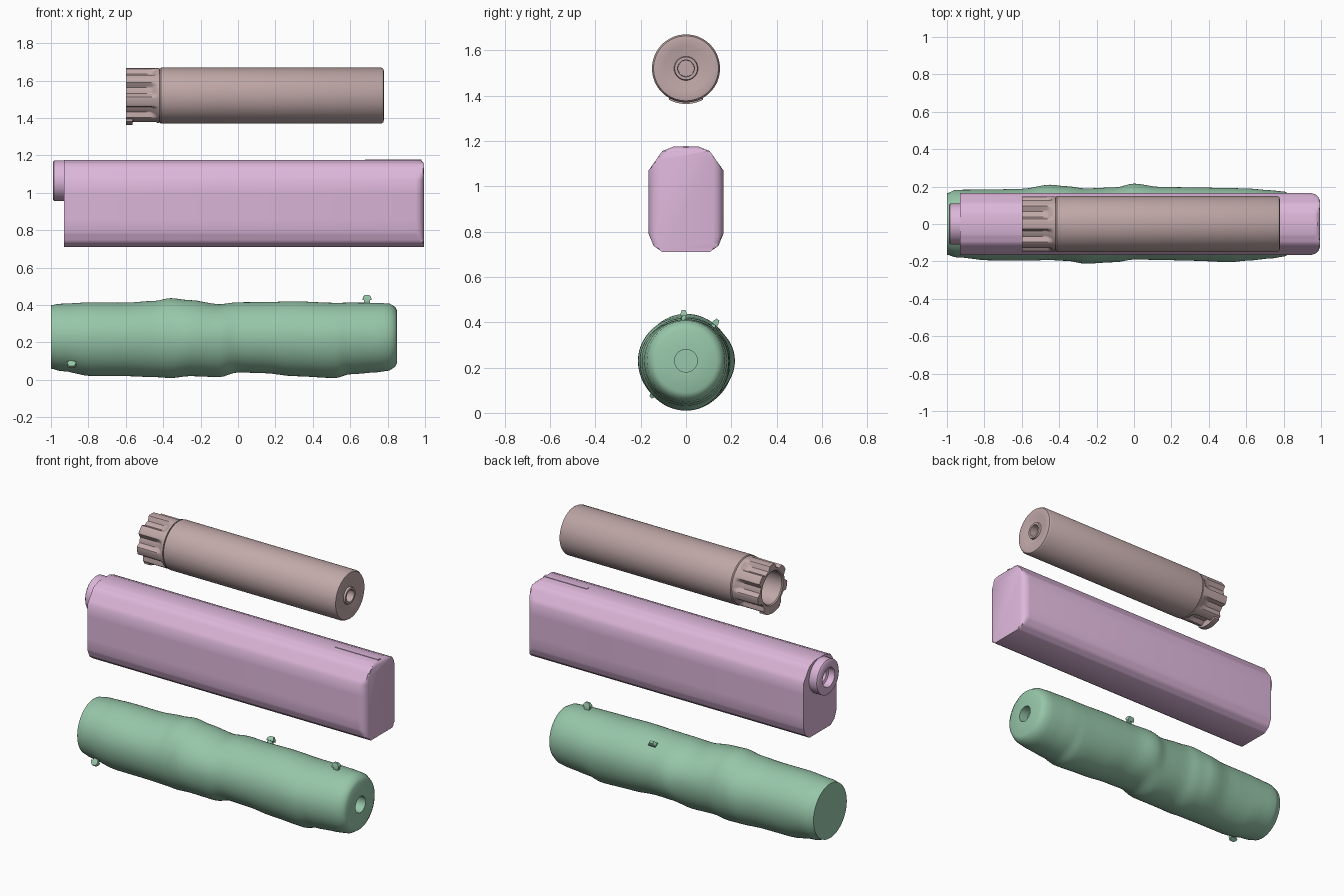
import bpy, bmesh, math
from math import sin, cos, pi

if "Cube" in bpy.data.objects:
    bpy.data.objects.remove(bpy.data.objects["Cube"])


def material(name, rgb):
    m = bpy.data.materials.new(name)
    m.diffuse_color = (*rgb, 1)
    m.use_nodes = True
    m.node_tree.nodes["Principled BSDF"].inputs["Base Color"].default_value = m.diffuse_color
    return m


ROSE = material("dusty rose", (0.53, 0.39, 0.39))
LILAC = material("lilac", (0.72, 0.47, 0.70))
GREEN = material("sage green", (0.31, 0.57, 0.40))


def loft(name, rings, mat, angle=40):
    """Skin a list of equal-length closed rings and close both ends."""
    bm = bmesh.new()
    vs = [[bm.verts.new(p) for p in r] for r in rings]
    n = len(vs[0])
    for a, b in zip(vs, vs[1:]):
        for i in range(n):
            j = (i + 1) % n
            bm.faces.new((a[i], a[j], b[j], b[i]))
    bm.faces.new(vs[0])
    bm.faces.new(vs[-1])
    bmesh.ops.remove_doubles(bm, verts=bm.verts, dist=1e-5)
    bmesh.ops.recalc_face_normals(bm, faces=bm.faces)
    me = bpy.data.meshes.new(name)
    bm.to_mesh(me)
    bm.free()
    ob = bpy.data.objects.new(name, me)
    bpy.context.collection.objects.link(ob)
    me.materials.append(mat)
    bpy.ops.object.select_all(action='DESELECT')
    ob.select_set(True)
    bpy.context.view_layer.objects.active = ob
    bpy.ops.object.shade_smooth_by_angle(angle=math.radians(angle))
    return ob


def circle(x, r, z, n=64):
    return [(x, r * cos(2 * pi * i / n), z + r * sin(2 * pi * i / n)) for i in range(n)]


def lathe(name, profile, z, mat):
    return loft(name, [circle(x, r, z) for x, r in profile], mat)


# ---- Top: round tube with a dished front and a small bore
TZ = 1.52
lathe("round_tube", [(-.43, .10), (-.42, .14), (-.412, .15), (.765, .15), (.777, .143),
                     (.78, .13), (.775, .10), (.768, .053), (.78, .05), (.78, .037),
                     (.70, .035)], TZ, ROSE)


# Fluted end collar with seven grooves and an open bore
def flute(x, n=140):
    fade = min(1, max(0, (-.43 - x) / .035))
    ring = []
    for i in range(n):
        t = 2 * pi * i / n
        groove = max(0, cos(7 * (t + pi / 2)) + .35) / 1.35
        r = .147 - .026 * fade * min(1, groove * 1.5)
        off = abs((t + pi / 2 + pi) % (2 * pi) - pi)
        if x < -.563 and off < .5:          # locking tab under the rim
            r = .157
        ring.append((x, r * cos(t), TZ + r * sin(t)))
    return ring


loft("fluted_collar",
     [circle(-.46, .10, TZ, 140), circle(-.594, .10, TZ, 140), circle(-.60, .106, TZ, 140)]
     + [flute(x) for x in (-.60, -.564, -.562, -.50, -.465, -.455, -.445, -.437, -.43, -.42)],
     ROSE)

# ---- Middle: tall body with rounded shoulders
half = [(.105, .71), (.143, .737), (.165, .79), (.165, 1.07), (.105, 1.155), (.055, 1.175)]
fine = []
for (y0, z0), (y1, z1) in zip(half, half[1:]):
    fine += [(y0 + (y1 - y0) * k / 4, z0 + (z1 - z0) * k / 4) for k in range(4)]
fine.append(half[-1])
outline = fine + [(-y, z) for y, z in reversed(fine)]


def section(x, ymax, zmax):
    return [(x, max(-ymax, min(ymax, y)), min(z, zmax)) for y, z in outline]


loft("tall_body", [section(*s) for s in
                   ((-.93, .2, 1.175), (.95, .165, 1.175), (.963, .161, 1.175),
                    (.975, .155, 1.175), (.988, .142, 1.165), (.995, .12, 1.155))], LILAC)

# Thin ridge along the top at the front
loft("top_ridge", [[(x, y, z) for y, z in ((-.012, 1.17), (.012, 1.17), (.012, 1.178), (-.012, 1.178))]
                   for x in (.68, .98)], LILAC)

# Mounting ring on the rear
lathe("mount_ring", [(-.90, .04), (-.945, .04), (-.95, .055), (-.99, .06), (-.99, .100),
                     (-.983, .109), (-.93, .109), (-.92, .10)], 1.065, LILAC)

# ---- Bottom: lumpy wrapped cylinder; x, then extents top, bottom, back, front
CZ = .23
wrap = [(-1, .40, .06, .165, -.165), (-.95, .407, .048, .183, -.178), (-.78, .415, .02, .184, -.194),
        (-.6, .413, .02, .188, -.196), (-.45, .422, .015, .21, -.193), (-.36, .437, .01, .202, -.197),
        (-.26, .427, .02, .19, -.212), (-.1, .405, .015, .196, -.204), (0, .415, .04, .216, -.19),
        (.14, .416, .036, .198, -.192), (.3, .42, .02, .196, -.196), (.52, .412, .01, .192, -.204),
        (.6, .413, .03, .19, -.196), (.74, .412, .04, .18, -.184), (.81, .408, .05, .172, -.172),
        (.84, .39, .07, .155, -.155), (.85, .37, .09, .135, -.135)]


def wrap_ring(x, top, bottom, back, front, n=64):
    ring = []
    for i in range(n):
        c, s = cos(2 * pi * i / n), sin(2 * pi * i / n)
        ring.append((x, c * (back if c > 0 else -front),
                     CZ + s * (top - CZ if s > 0 else CZ - bottom)))
    return ring


rings = []
for a, b in zip(wrap, wrap[1:]):
    steps = 4 if b[0] < .8 else 2
    for k in range(steps):
        f = k / steps
        e = f * f * (3 - 2 * f)
        rings.append(wrap_ring(a[0] + (b[0] - a[0]) * f,
                               *[p + (q - p) * e for p, q in zip(a[1:], b[1:])]))
rings.append(wrap_ring(*wrap[-1]))
rings += [circle(.85, .05, CZ), circle(.79, .05, CZ)]       # front bore
loft("wrapped_cylinder", rings, GREEN)


# Small fastening tabs standing off the wrap
def tab(name, x, angle, r):
    c, s = cos(angle), sin(angle)
    levels = []
    for h, w in ((-.03, .016), (.012, .016), (.013, .024), (.026, .022), (.04, .012)):
        levels.append([(x + u * w, c * (r + h) - s * v * w, CZ + s * (r + h) + c * v * w)
                       for u, v in ((-1, -.6), (1, -.6), (1, .6), (-1, .6))])
    loft(name, levels, GREEN, 20)


tab("top_tab", .69, pi / 2 + .05, .185)
tab("back_tab", .14, math.radians(52), .19)
tab("lower_tab", -.89, math.radians(226), .185)
